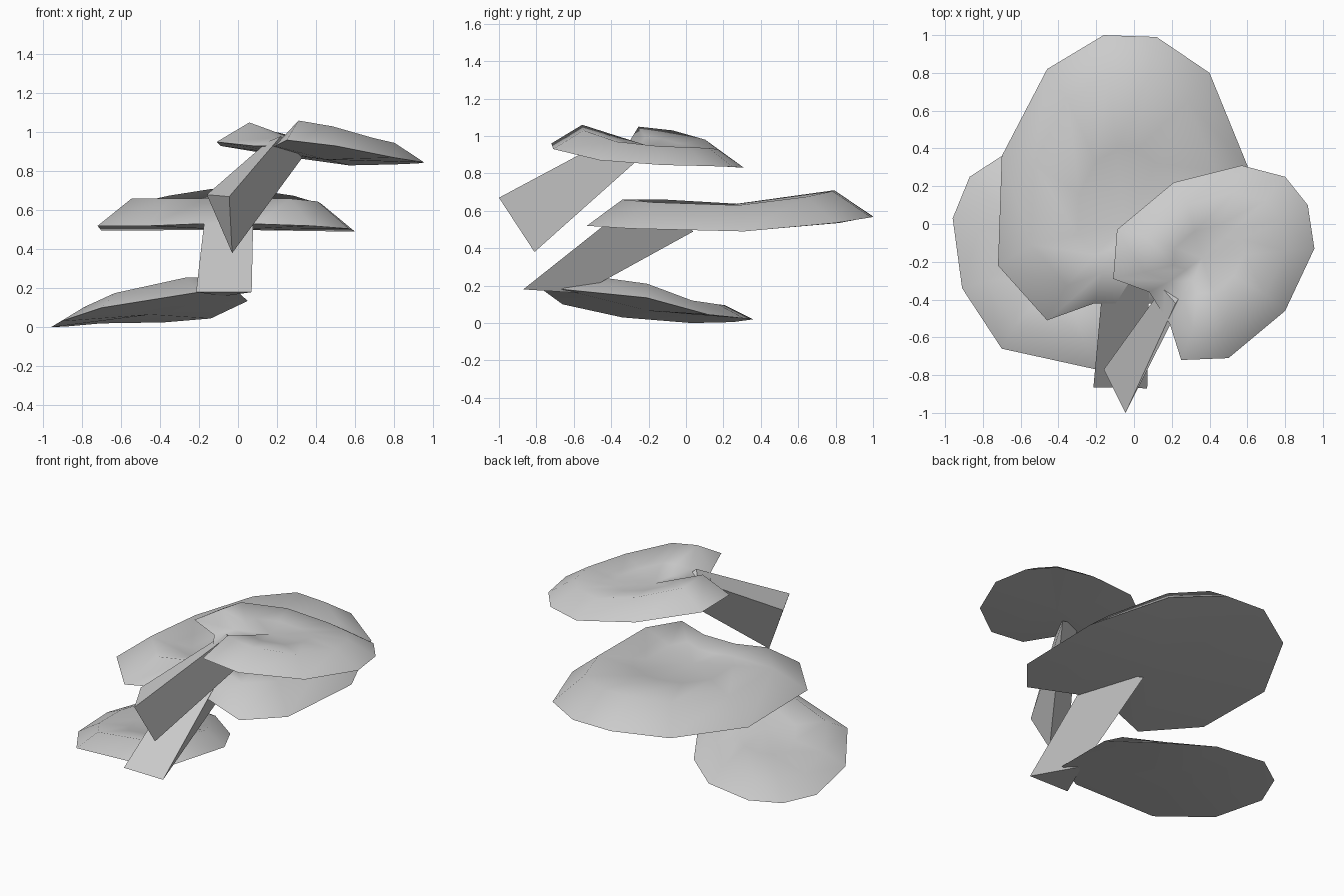
import bpy, bmesh
from mathutils import Vector

if "Cube" in bpy.data.objects:
    bpy.data.objects.remove(bpy.data.objects["Cube"])


def finish(name, bm, angle):
    bmesh.ops.recalc_face_normals(bm, faces=bm.faces[:])
    me = bpy.data.meshes.new(name)
    bm.to_mesh(me)
    bm.free()
    ob = bpy.data.objects.new(name, me)
    bpy.context.collection.objects.link(ob)
    bpy.ops.object.select_all(action='DESELECT')
    ob.select_set(True)
    bpy.context.view_layer.objects.active = ob
    bpy.ops.object.shade_smooth_by_angle(angle=angle)


def cap(name, rim, notch, notch_height, centre, pit, base, height, inset):
    """Bracket cap: thin rim, raised shoulder, dished middle, flat underside."""
    bm = bmesh.new()
    c, pit = Vector((*centre, 0)), Vector(pit)
    outer, ring, inner = [], [], []
    for pts, h in ((rim, height), (notch, notch_height)):
        for p in pts:
            p = Vector(p)
            q = p.lerp(c, inset)
            q.z = p.z + h
            r = q.lerp(pit, 0.5)
            outer.append(bm.verts.new(p))
            ring.append(bm.verts.new(q))
            inner.append(bm.verts.new(r))
    top, bottom = bm.verts.new(pit), bm.verts.new(base)
    n = len(outer)
    for i in range(n):
        j = (i + 1) % n
        bm.faces.new((outer[i], outer[j], ring[j], ring[i]))
        bm.faces.new((ring[i], ring[j], inner[j], inner[i]))
        bm.faces.new((inner[i], inner[j], top))
        bm.faces.new((outer[j], outer[i], bottom))
    finish(name, bm, 1.1)


def stem(name, near, far):
    """Three-sided stalk between two triangles."""
    bm = bmesh.new()
    a = [bm.verts.new(p) for p in near]
    b = [bm.verts.new(p) for p in far]
    bm.faces.new(a)
    bm.faces.new(b)
    for i in range(3):
        j = (i + 1) % 3
        bm.faces.new((a[i], a[j], b[j], b[i]))
    finish(name, bm, 0.3)


# Lowest cap, tilted up towards the front right
cap("lower_cap",
    [(-.2, -.77, .18), (-.7, -.66, .10), (-.91, -.34, .03), (-.96, .03, 0),
     (-.87, .25, .005), (-.7, .36, .02), (-.38, .31, .025), (-.14, .12, .045),
     (.05, -.21, .135), (.0, -.66, .18)],
    [], 0, (-.45, -.2), (-.38, -.27, .16), (-.45, -.2, .065), .075, .27)

# Large middle cap, level
cap("middle_cap",
    [(.38, -.53, .52), (.57, -.3, .505), (.60, .31, .49), (.40, .80, .535),
     (.12, .99, .565), (-.16, 1.0, .57), (-.46, .82, .535), (-.70, .36, .495),
     (-.72, -.22, .52), (-.46, -.51, .52)],
    [(-.21, -.42, .53), (.09, -.42, .53)], .13,
    (-.05, .2), (-.05, .0, .6), (-.05, .15, .5), .14, .26)

# Highest cap, tilted down towards the back right
cap("upper_cap",
    [(.25, -.72, .96), (.50, -.71, .93), (.80, -.46, .87), (.955, -.13, .845),
     (.92, .10, .84), (.80, .25, .835), (.57, .31, .83), (.21, .22, .88),
     (-.09, -.03, .93), (-.11, -.29, .95)],
    [(.08, -.36, .93), (.19, -.53, .93)], .04,
    (.45, -.17), (.36, -.18, .94), (.45, -.17, .86), .1, .3)

# Stalks
stem("middle_stem",
     [(-.215, -.865, .18), (.07, -.87, .18), (-.07, -.56, .16)],
     [(-.16, -.26, .65), (.08, -.29, .64), (-.04, .04, .49)])
stem("upper_stem",
     [(-.16, -.77, .68), (-.045, -1.0, .67), (-.03, -.81, .38)],
     [(.15, -.34, .95), (.22, -.42, .98), (.33, -.26, .87)])
